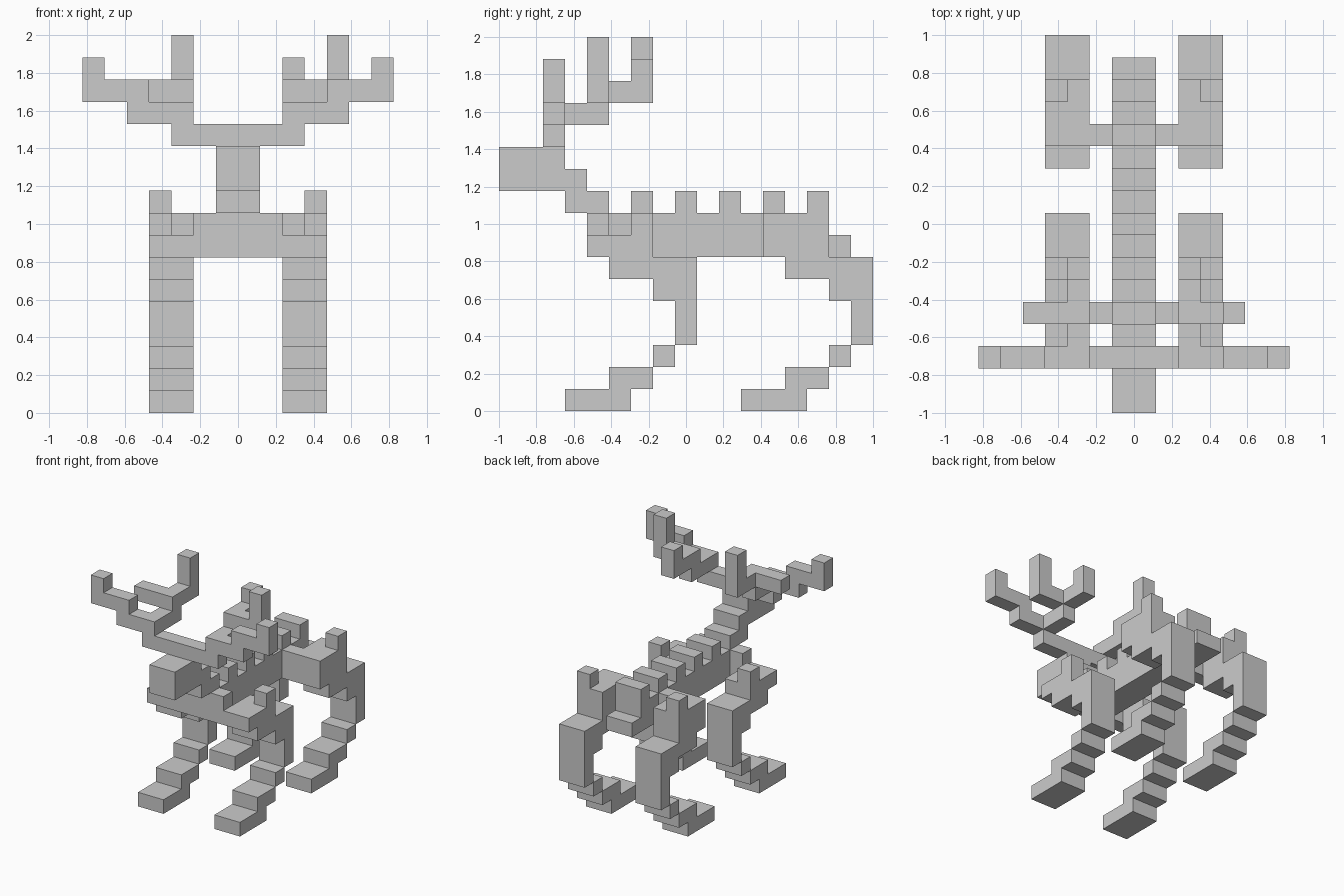
import bpy
import bmesh
from mathutils import Vector

UNIT = 2 / 17                      # edge of one block
ORIGIN = Vector((0, -1, 0))
AXES = [Vector((1, 0, 0)), Vector((0, 1, 0)), Vector((0, 0, 1))]

cube = bpy.data.objects.get("Cube")
if cube:
    bpy.data.objects.remove(cube, do_unlink=True)

grey = bpy.data.materials.new("plain_grey")
grey.use_nodes = True
colour = (0.6, 0.6, 0.6, 1)
grey.diffuse_color = colour
grey.node_tree.nodes["Principled BSDF"].inputs["Base Color"].default_value = colour


def fill(boxes, mirror):
    """Set of unit blocks covered by (x span, y span, z span) boxes."""
    blocks = set()
    for xs, ys, zs in boxes:
        for x in range(*xs):
            for y in range(*ys):
                for z in range(*zs):
                    blocks.add((-1 - x if mirror else x, y, z))
    return blocks


def build(name, boxes, mirror=False):
    """Join the blocks into one flat-sided shell without inner faces."""
    blocks = fill(boxes, mirror)
    bm = bmesh.new()
    for block in blocks:
        centre = Vector(block) + Vector((0.5, 0.5, 0.5))
        for i, axis in enumerate(AXES):
            for sign in (-1, 1):
                out = axis * sign
                if tuple(int(c) for c in Vector(block) + out) in blocks:
                    continue
                u = AXES[(i + 1) % 3] / 2
                v = AXES[(i + 2) % 3] / 2 * sign
                corners = [centre + out / 2 + d for d in (-u - v, u - v, u + v, v - u)]
                bm.faces.new([bm.verts.new(ORIGIN + c * UNIT) for c in corners])
    bmesh.ops.remove_doubles(bm, verts=bm.verts, dist=UNIT / 100)
    bmesh.ops.dissolve_limit(bm, angle_limit=0.01, verts=bm.verts, edges=bm.edges)
    mesh = bpy.data.meshes.new(name)
    bm.to_mesh(mesh)
    bm.free()
    mesh.materials.append(grey)
    bpy.context.collection.objects.link(bpy.data.objects.new(name, mesh))


def leg(y):
    """Stepped leg from foot to thigh, starting at the toe."""
    across = (2, 4)
    return [
        (across, (y, y + 3), (0, 1)),
        (across, (y + 2, y + 4), (1, 2)),
        (across, (y + 4, y + 5), (2, 3)),
        (across, (y + 5, y + 6), (3, 7)),
        (across, (y + 4, y + 6), (5, 7)),
        (across, (y + 2, y + 6), (6, 7)),
    ]


def hip(y, top):
    """Hip block with a spike on its outer rear corner."""
    return [((2, 4), (y, y + 3), (7, top)),
            ((3, 4), (y + 2, y + 3), (top, top + 1))]


def antler(prongs):
    """Stepped front branch, link and rear branch, then upright prongs."""
    steps = [
        ((2, 5), (2, 3), (13, 14)),
        ((4, 7), (2, 3), (14, 15)),
        ((2, 3), (3, 5), (13, 14)),
        ((2, 5), (4, 5), (14, 15)),
        ((2, 3), (5, 7), (14, 15)),
    ]
    return steps + [((x, x + 1), (y, y + 1), (15, top)) for x, y, top in prongs]


# Legs, hips and antlers on both sides
FRONT, REAR = 3, 11
antler_prongs = {
    "left": [(6, 2, 16), (4, 4, 17), (2, 6, 16)],
    "right": [(6, 2, 16), (2, 6, 17)],
}
for side, prongs in antler_prongs.items():
    mirror = side == "right"
    for place, toe, top in (("front", FRONT, 8), ("rear", REAR, 9)):
        build(f"{place}_{side}_leg", leg(toe), mirror)
        build(f"{place}_{side}_hip", hip(toe + 1, top), mirror)
    build(f"{side}_antler", antler(prongs), mirror)

# Body with shoulder and hip bars, tail step and back ridges
middle = (-1, 1)
ridges = [(middle, (y, y + 1), (9, 10)) for y in range(4, 15, 2)]
bars = [((-2, 2), (toe + 1, toe + 2), (7, 9)) for toe in (FRONT, REAR)]
build("body", [(middle, (4, 15), (7, 9)), (middle, (15, 16), (7, 8))] + ridges + bars)

# Neck, head and the bar that carries the antlers
build("neck", [(middle, (3, 4), (9, 11))])
build("head", [(middle, (0, 3), (10, 12))])
build("antler_bar", [((-3, 3), (2, 3), (12, 13))])
